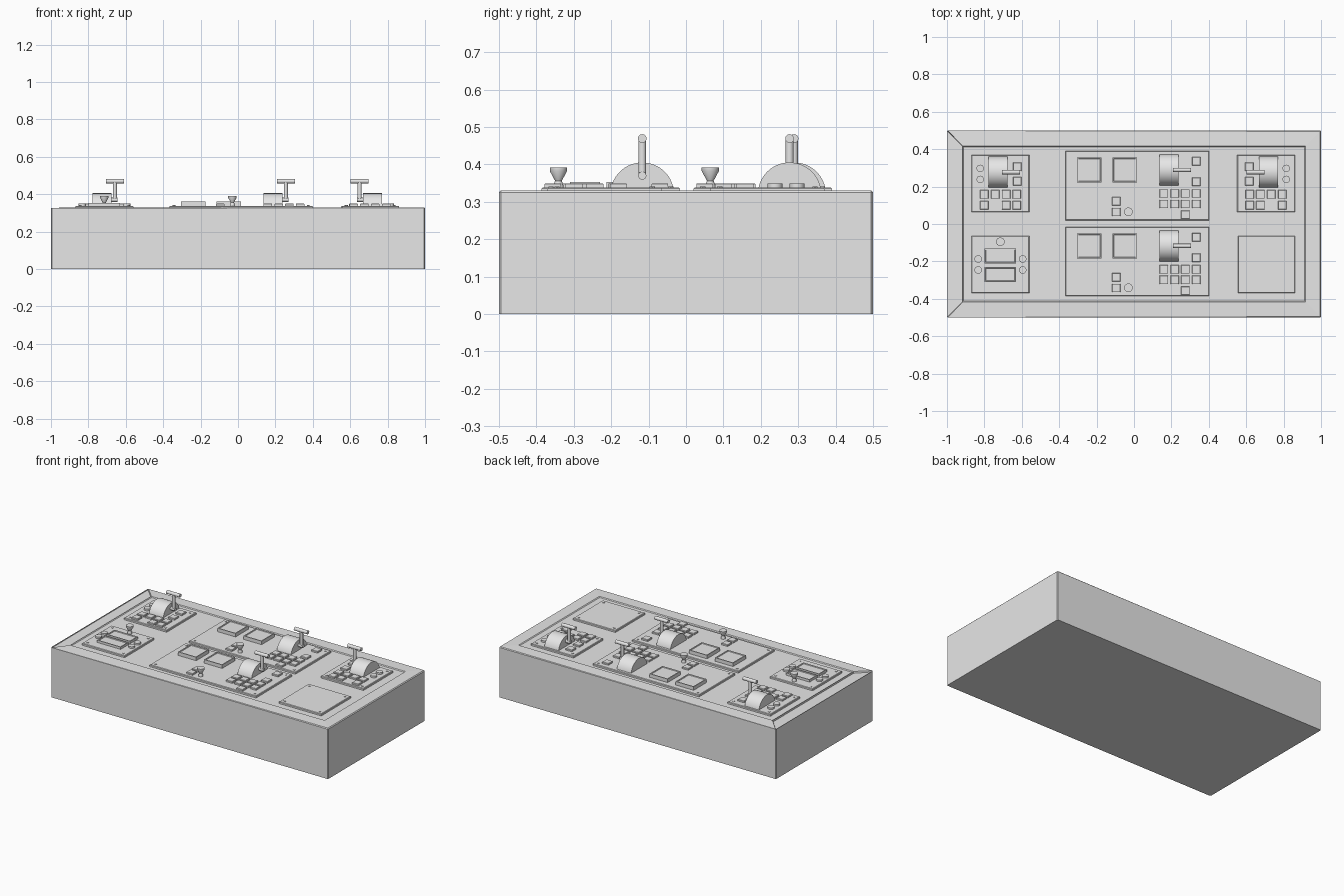
import bpy, bmesh, math
from mathutils import Vector

old = bpy.data.objects.get("Cube")
if old:
    bpy.data.objects.remove(old, do_unlink=True)

GREY = bpy.data.materials.new("light_grey")
GREY.use_nodes = True
GREY.diffuse_color = (0.8, 0.8, 0.8, 1)
GREY.node_tree.nodes["Principled BSDF"].inputs["Base Color"].default_value = (0.8, 0.8, 0.8, 1)

FLOOR, PLATE, KEY = 0.313, 0.338, 0.349   # heights of recess floor, plate tops, key tops


def finish(bm, name, smooth=False):
    bmesh.ops.recalc_face_normals(bm, faces=bm.faces)
    mesh = bpy.data.meshes.new(name)
    bm.to_mesh(mesh)
    bm.free()
    mesh.materials.append(GREY)
    obj = bpy.data.objects.new(name, mesh)
    bpy.context.collection.objects.link(obj)
    if smooth:
        bpy.ops.object.select_all(action='DESELECT')
        obj.select_set(True)
        bpy.context.view_layer.objects.active = obj
        bpy.ops.object.shade_smooth_by_angle(angle=math.radians(35))
    return obj


def box_bm(x0, x1, y0, y1, z0, z1):
    bm = bmesh.new()
    bmesh.ops.create_cube(bm, size=1)
    for v in bm.verts:
        v.co = ((x0 + x1) / 2 + v.co.x * (x1 - x0),
                (y0 + y1) / 2 + v.co.y * (y1 - y0),
                (z0 + z1) / 2 + v.co.z * (z1 - z0))
    return bm


def bevel(bm, width, rule):
    edges = [e for e in bm.edges if rule(e)]
    bmesh.ops.bevel(bm, geom=edges, offset=width, segments=1, affect='EDGES', profile=0.5)


def top_face(bm):
    return max(bm.faces, key=lambda f: f.calc_center_median().z)


def inset_top(bm, width, depth):
    face = top_face(bm)
    bmesh.ops.inset_region(bm, faces=[face], thickness=width, use_even_offset=True)
    for v in face.verts:
        v.co.z -= depth


def rod(name, a, b, r):
    a, b = Vector(a), Vector(b)
    bm = bmesh.new()
    bmesh.ops.create_cone(bm, cap_ends=True, segments=24, radius1=r, radius2=r, depth=(b - a).length)
    bm.transform((b - a).to_track_quat('Z', 'Y').to_matrix().to_4x4())
    bmesh.ops.translate(bm, verts=bm.verts, vec=(a + b) / 2)
    return finish(bm, name, True)


def plate(name, x0, x1, y0, y1):
    bm = box_bm(x0, x1, y0, y1, FLOOR, PLATE)
    bevel(bm, 0.003, lambda e: all(v.co.z > PLATE - 0.001 for v in e.verts))
    finish(bm, name)
    for x in (x0 + 0.025, x1 - 0.025):
        for y in (y0 + 0.025, y1 - 0.025):
            rod(name + "_screw", (x, y, PLATE - 0.003), (x, y, PLATE + 0.003), 0.007)


def key(x, y):
    h = 0.0225
    bm = box_bm(x - h, x + h, y - h, y + h, PLATE - 0.002, KEY)
    bevel(bm, 0.002, lambda e: all(v.co.z > KEY - 0.001 for v in e.verts))
    finish(bm, "square_key")


def round_button(x, y):
    rod("round_button", (x, y, PLATE - 0.002), (x, y, KEY), 0.02)


def screen(x0, x1, y0, y1, top):
    bm = box_bm(x0, x1, y0, y1, PLATE - 0.002, top)
    inset_top(bm, 0.006, 0)
    inset_top(bm, 0.002, 0.004)
    finish(bm, "display_screen")


def knob(x, y):
    # Waisted knob, lathed from its profile
    profile = [(0, PLATE - 0.002), (0.014, PLATE - 0.002), (0.014, 0.342), (0.009, 0.356),
               (0.023, 0.382), (0.023, 0.391), (0, 0.391)]
    bm = bmesh.new()
    verts = [bm.verts.new((x + r, y, z)) for r, z in profile]
    edges = [bm.edges.new(pair) for pair in zip(verts, verts[1:])]
    bmesh.ops.spin(bm, geom=verts + edges, cent=(x, y, 0), axis=(0, 0, 1),
                   angle=2 * math.pi, steps=24)
    bmesh.ops.remove_doubles(bm, verts=bm.verts, dist=0.0001)
    finish(bm, "waisted_knob", True)


def lever(x, y, s):
    # Half-drum centred on x, with a T-handle lever on its side s (+1 or -1)
    bm = bmesh.new()
    arc = [math.pi * i / 32 for i in range(33)]
    ring = [bm.verts.new((x - 0.051, y + 0.085 * math.cos(a), 0.32 + 0.085 * math.sin(a))) for a in arc]
    face = bm.faces.new(ring)
    out = bmesh.ops.extrude_face_region(bm, geom=[face])["geom"]
    bmesh.ops.translate(bm, vec=(0.102, 0, 0), verts=[v for v in out if isinstance(v, bmesh.types.BMVert)])
    finish(bm, "lever_drum", True)
    arm = x + s * 0.069
    rod("lever_pin", (x + s * 0.04, y, 0.37), (x + s * 0.083, y, 0.37), 0.011)
    rod("lever_arm", (arm, y, 0.37), (arm, y, 0.469), 0.0105)
    rod("lever_handle", (arm - 0.048, y, 0.469), (arm + 0.048, y, 0.469), 0.0115)


# Console body with a shallow recessed top
bm = box_bm(-1, 1, -0.5, 0.5, 0, 0.33)
inset_top(bm, 0.083, 0)
inset_top(bm, 0.005, 0.005)
inset_top(bm, 0.0005, 0.33 - 0.005 - FLOOR)
bevel(bm, 0.005, lambda e: all(max(abs(v.co.x) - 0.5, abs(v.co.y)) > 0.499 for v in e.verts)
      and max(v.co.z for v in e.verts) > 0.32)
finish(bm, "console_body")

# Back side panels: the right one is the mirror of the left
for s in (1, -1):
    def mx(x):
        return x if s == 1 else -0.008 - x
    a, b = sorted((mx(-0.868), mx(-0.56)))
    plate("side_lever_plate", a, b, 0.065, 0.37)
    lever(mx(-0.727), 0.277, s)
    for y in (0.297, 0.238):
        round_button(mx(-0.822), y)
    for y in (0.305, 0.228):
        key(mx(-0.625), y)
    for i in range(4):
        key(mx(-0.80 + 0.058 * i), 0.158)
        if i != 1:
            key(mx(-0.80 + 0.058 * i), 0.10)

# Front side panels: display panel and blank panel
plate("display_plate", -0.868, -0.56, -0.37, -0.065)
for y in (-0.212, -0.31):
    screen(-0.80, -0.63, y, y + 0.08, 0.353)
knob(-0.715, -0.095)
for x in (-0.833, -0.595):
    for y in (-0.187, -0.246):
        round_button(x, y)
plate("blank_plate", 0.555, 0.86, -0.37, -0.065)

# Two matching centre panels
for dy in (0, -0.406):
    plate("centre_plate", -0.367, 0.40, 0.02 + dy, 0.39 + dy)
    for x in (-0.304, -0.116):
        screen(x, x + 0.131, 0.222 + dy, 0.355 + dy, 0.361)
    lever(0.187, 0.289 + dy, 1)
    knob(-0.03, 0.065 + dy)
    for y in (0.122, 0.064):
        key(-0.095, y + dy)
    for i in range(4):
        for y in (0.163, 0.107):
            key(0.16 + 0.0575 * i, y + dy)
    key(0.275, 0.05 + dy)
    for y in (0.336, 0.226):
        key(0.332, y + dy)
